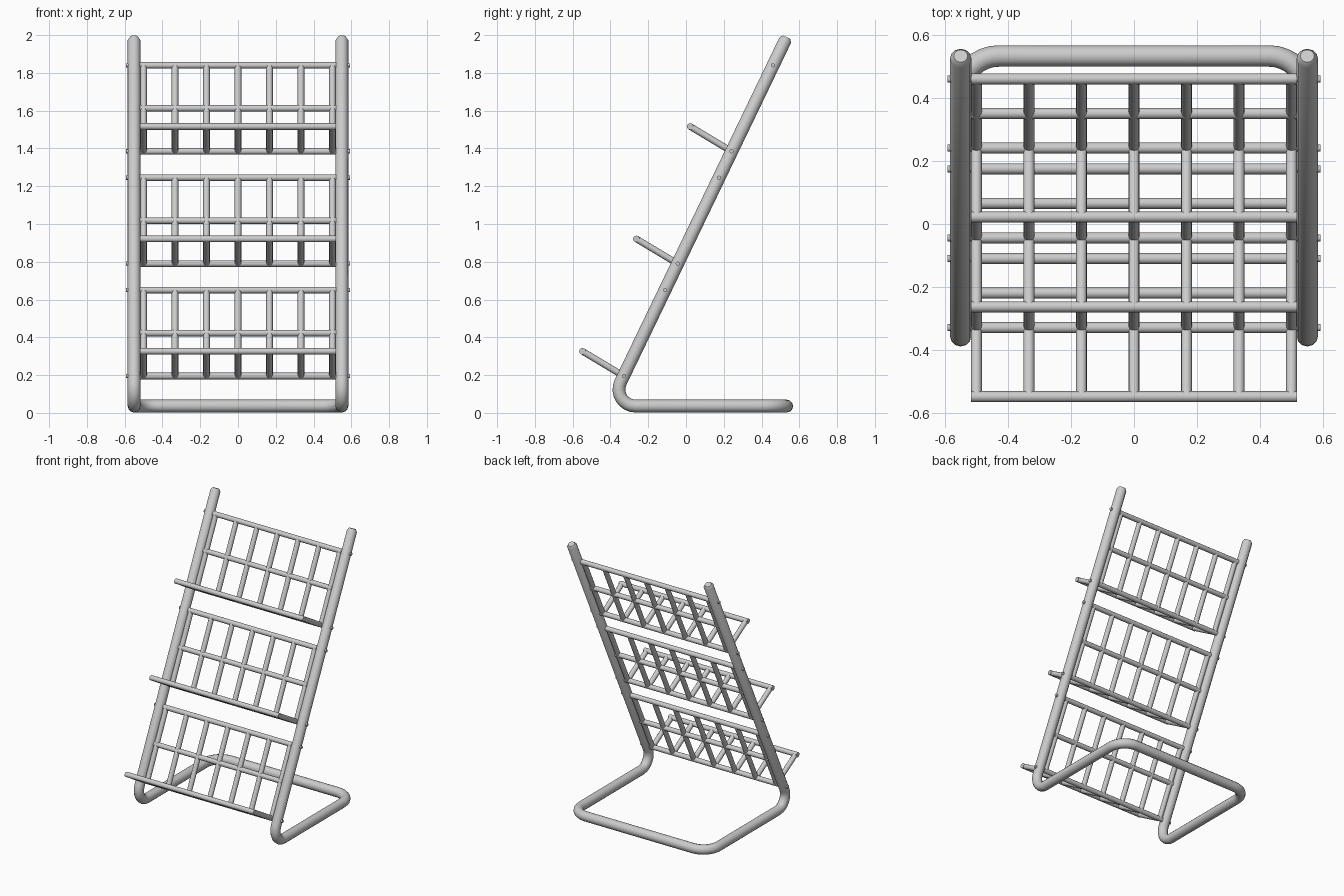
import bpy, bmesh, math
from mathutils import Vector

if "Cube" in bpy.data.objects:
    bpy.data.objects.remove(bpy.data.objects["Cube"])

R_TUBE, R_ROD, R_BOLT = 0.034, 0.0175, 0.011
X_FRAME, X_GRID = 0.55, 0.5


def bend(prev, corner, nxt, t, n=8):
    """Circular fillet around a corner, starting t away from it."""
    p, a, b = Vector(corner), Vector(prev), Vector(nxt)
    d1, d2 = (a - p).normalized(), (b - p).normalized()
    half = d1.angle(d2) / 2
    radius = t * math.tan(half)
    centre = p + (d1 + d2).normalized() * (t / math.cos(half))
    u, v = p + d1 * t - centre, p + d2 * t - centre
    return [centre + u.slerp(v, i / n).normalized() * radius for i in range(n + 1)]


def rod(bm, a, b, r, sides=12):
    a, b = Vector(a), Vector(b)
    d = b - a
    m = d.to_track_quat('Z', 'Y').to_matrix().to_4x4()
    m.translation = (a + b) / 2
    bmesh.ops.create_cone(bm, cap_ends=True, segments=sides, radius1=r,
                          radius2=r, depth=d.length, matrix=m)


def finish(bm, name):
    me = bpy.data.meshes.new(name)
    bm.to_mesh(me)
    bm.free()
    ob = bpy.data.objects.new(name, me)
    bpy.context.collection.objects.link(ob)
    smooth(ob)
    return ob


def smooth(ob):
    bpy.ops.object.select_all(action='DESELECT')
    ob.select_set(True)
    bpy.context.view_layer.objects.active = ob
    bpy.ops.object.shade_smooth_by_angle(angle=math.radians(40))


# Bent tube frame: one continuous path, right half then mirrored left half
top = Vector((X_FRAME, 0.533, 1.989))
foot = Vector((X_FRAME, -0.407, 0.036))
rear = Vector((X_FRAME, 0.533, 0.036))
rear_mid = Vector((0, 0.533, 0.036))
shoulder = top + (foot - top).normalized() * 0.018
half = [top, shoulder] + bend(top, foot, rear, 0.14) + bend(foot, rear, rear_mid, 0.12)
path = half + [Vector((-p.x, p.y, p.z)) for p in reversed(half)]
cu = bpy.data.curves.new("tube_frame", 'CURVE')
cu.dimensions = '3D'
cu.bevel_depth = R_TUBE
cu.bevel_resolution = 4
cu.use_fill_caps = True
sp = cu.splines.new('POLY')
sp.points.add(len(path) - 1)
for pt, co in zip(sp.points, path):
    pt.co = (*co, 1)
sp.points[0].radius = sp.points[-1].radius = 0.65   # softened tube ends
frame = bpy.data.objects.new("tube_frame", cu)
bpy.context.collection.objects.link(frame)
frame.select_set(True)
bpy.context.view_layer.objects.active = frame
bpy.ops.object.convert(target='MESH')
smooth(bpy.context.view_layer.objects.active)

# Three identical tiers stepping up the sloped uprights
xs = [X_GRID * i / 3 for i in range(-3, 4)]
step = Vector((0, 0.285, 0.595))
for k, tier in enumerate(("lower", "middle", "upper")):
    low = Vector((0, -0.329, 0.195)) + step * k
    high = low + Vector((0, 0.219, 0.455))
    lip = low + Vector((0, -0.219, 0.131))
    side = Vector((0.518, 0, 0))

    # Back grid: three cross rods and seven uprights
    bm = bmesh.new()
    for p in (low, (low + high) / 2, high):
        rod(bm, p - side, p + side, R_ROD)
    for x in xs:
        off = Vector((x, 0, 0))
        rod(bm, low + off, high + off, R_ROD)
    finish(bm, tier + "_back_grid")

    # Tray: seven prongs and a front lip rod
    bm = bmesh.new()
    rod(bm, lip - side, lip + side, R_ROD)
    for x in xs:
        off = Vector((x, 0, 0))
        rod(bm, low + off, lip + off, R_ROD)
    finish(bm, tier + "_tray")

    # Bolts through the frame tubes
    bm = bmesh.new()
    for p in (low, high):
        for s in (-1, 1):
            rod(bm, p + Vector((s * 0.5, 0, 0)), p + Vector((s * 0.592, 0, 0)), R_BOLT)
    finish(bm, tier + "_bolts")
